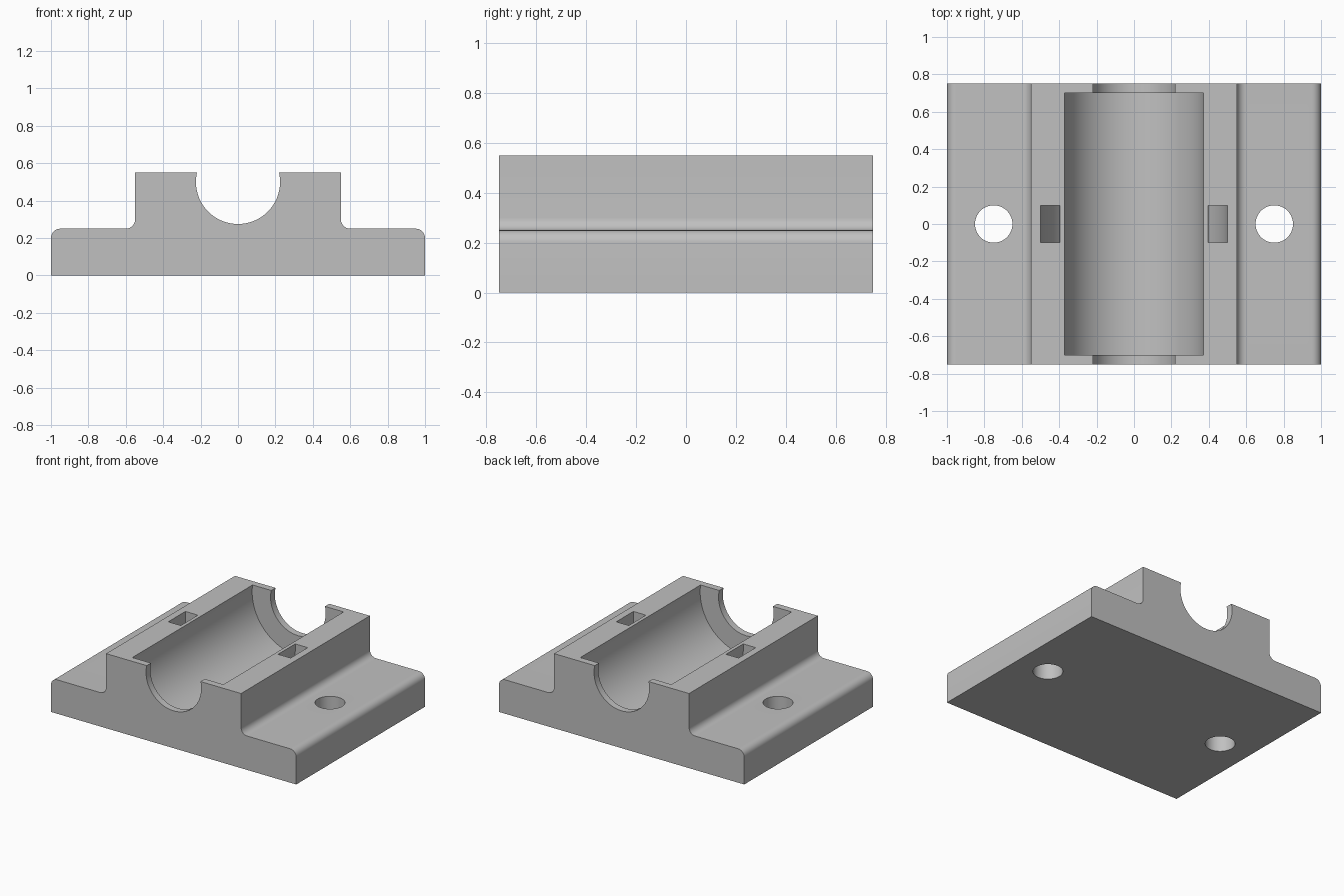
import bpy
import bmesh
from math import sin, cos, radians

scene_cube = bpy.data.objects.get("Cube")
if scene_cube:
    bpy.data.objects.remove(scene_cube, do_unlink=True)

grey = bpy.data.materials.new("light grey")
grey.use_nodes = True
colour = (0.53, 0.53, 0.53, 1)
grey.diffuse_color = colour
grey.node_tree.nodes["Principled BSDF"].inputs["Base Color"].default_value = colour


def arc(cx, cz, r, start, end, steps):
    """Points along an arc in the x-z plane, angles in degrees."""
    angles = [radians(start + (end - start) * i / steps) for i in range(steps + 1)]
    return [(cx + r * cos(a), cz + r * sin(a)) for a in angles]


def extrude_profile(name, profile, half_depth):
    """Solid made by sweeping an x-z profile along y."""
    bm = bmesh.new()
    face = bm.faces.new([bm.verts.new((x, -half_depth, z)) for x, z in profile])
    swept = bmesh.ops.extrude_face_region(bm, geom=[face])["geom"]
    verts = [v for v in swept if isinstance(v, bmesh.types.BMVert)]
    bmesh.ops.translate(bm, verts=verts, vec=(0, 2 * half_depth, 0))
    bmesh.ops.recalc_face_normals(bm, faces=bm.faces)
    mesh = bpy.data.meshes.new(name)
    bm.to_mesh(mesh)
    bm.free()
    mesh.materials.append(grey)
    obj = bpy.data.objects.new(name, mesh)
    bpy.context.collection.objects.link(obj)
    return obj


# Flanged block: right half profile, mirrored to the left
half = [(1, 0)]
half += arc(0.95, 0.2, 0.05, 0, 90, 8)
half += arc(0.6, 0.3, 0.05, 270, 180, 8)
half += [(0.55, 0.55)]
body = extrude_profile("bearing_block", half + [(-x, z) for x, z in reversed(half)], 0.75)

cutters = []

# Shaft clearance through both end lips
cutters.append(extrude_profile("shaft_cutter", arc(0, 0.5, 0.225, 0, 354.375, 63), 0.9))

# Bearing seat between the lips
cutters.append(extrude_profile("seat_cutter", arc(0, 0.5, 0.375, 0, 355, 71), 0.7))

# Curved strap tunnel passing beneath the seat
tunnel = arc(0, 0.52, 0.5, 165, 375, 48) + arc(0, 0.52, 0.398, 375, 165, 48)
cutters.append(extrude_profile("strap_tunnel_cutter", tunnel, 0.1))

# Bolt holes through the flanges
for side, x in (("left", 0.75), ("right", -0.75)):
    bpy.ops.mesh.primitive_cylinder_add(vertices=48, radius=0.1, depth=1, location=(x, 0, 0.2))
    hole = bpy.context.object
    hole.name = side + "_bolt_hole_cutter"
    hole.data.materials.append(grey)
    cutters.append(hole)

for cutter in cutters:
    mod = body.modifiers.new(cutter.name, "BOOLEAN")
    mod.operation = "DIFFERENCE"
    mod.solver = "EXACT"
    mod.object = cutter

# Bake the cuts, then discard the cutters
bpy.ops.object.select_all(action="DESELECT")
body.select_set(True)
bpy.context.view_layer.objects.active = body
for mod in list(body.modifiers):
    bpy.ops.object.modifier_apply(modifier=mod.name)
for cutter in cutters:
    bpy.data.objects.remove(cutter, do_unlink=True)

bpy.ops.object.shade_smooth_by_angle(angle=radians(30))
